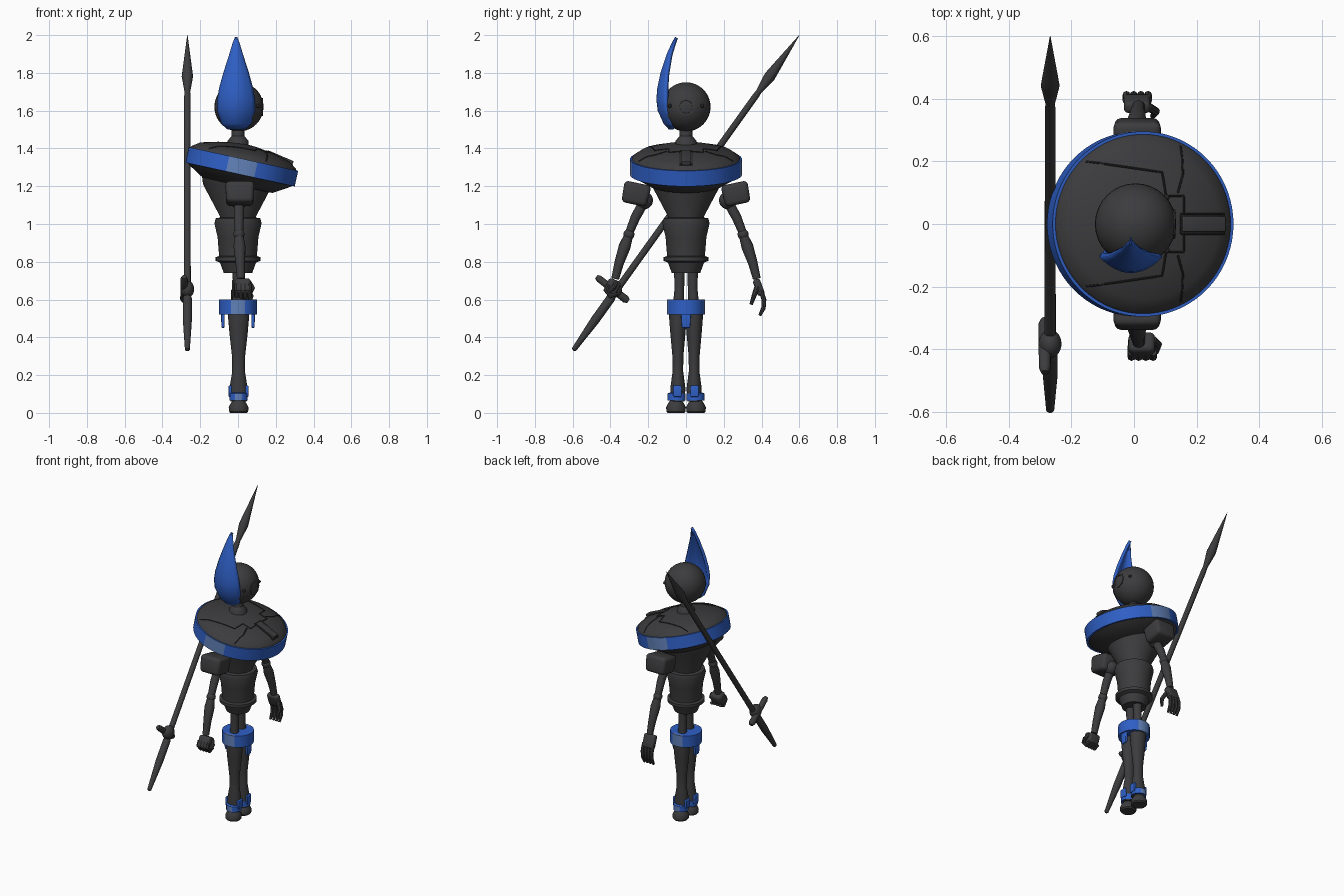
import bpy, bmesh, math
from mathutils import Vector

if "Cube" in bpy.data.objects:
    bpy.data.objects.remove(bpy.data.objects["Cube"], do_unlink=True)


def material(name, rgb):
    m = bpy.data.materials.new(name)
    m.use_nodes = True
    m.diffuse_color = (*rgb, 1)
    m.node_tree.nodes["Principled BSDF"].inputs["Base Color"].default_value = (*rgb, 1)
    return m


DARK = material("charcoal", (0.045, 0.045, 0.048))
BLACK = material("seam black", (0.018, 0.018, 0.02))
BLUE = material("royal blue", (0.028, 0.115, 0.56))
PALE = material("worn blue", (0.12, 0.22, 0.48))


def smooth(ob, angle=35):
    bpy.ops.object.select_all(action='DESELECT')
    ob.select_set(True)
    bpy.context.view_layer.objects.active = ob
    bpy.ops.object.shade_smooth_by_angle(angle=math.radians(angle))


def add(name, bm, mats, loc=(0, 0, 0), rot=(0, 0, 0)):
    me = bpy.data.meshes.new(name)
    bm.to_mesh(me)
    bm.free()
    ob = bpy.data.objects.new(name, me)
    bpy.context.collection.objects.link(ob)
    for m in mats:
        me.materials.append(m)
    ob.location, ob.rotation_euler = loc, rot
    smooth(ob)
    return ob


def lathe(name, profile, mats, loc=(0, 0, 0), rot=(0, 0, 0), segs=48, rule=None):
    """Revolve (radius, height) points about z and cap both ends."""
    bm = bmesh.new()
    rings = []
    for r, z in profile:
        rings.append([bm.verts.new((r * math.cos(a), r * math.sin(a), z))
                      for a in (math.tau * i / segs for i in range(segs))])
    for a, b in zip(rings, rings[1:]):
        for i in range(segs):
            j = (i + 1) % segs
            bm.faces.new((a[i], a[j], b[j], b[i]))
    bm.faces.new(rings[0][::-1])
    bm.faces.new(rings[-1])
    bmesh.ops.recalc_face_normals(bm, faces=bm.faces)
    if rule:
        for f in bm.faces:
            f.material_index = rule(f.calc_center_median())
    return add(name, bm, mats, loc, rot)


def limb(name, path, mat, loc=(0, 0, 0), rot=(0, 0, 0), res=5):
    """Round tube through (x, y, z, radius) points."""
    cu = bpy.data.curves.new(name, 'CURVE')
    cu.dimensions = '3D'
    cu.bevel_depth, cu.bevel_resolution, cu.use_fill_caps = 1, res, True
    sp = cu.splines.new('POLY')
    sp.points.add(len(path) - 1)
    for p, (x, y, z, r) in zip(sp.points, path):
        p.co, p.radius = (x, y, z, 1), r
    ob = bpy.data.objects.new(name, cu)
    bpy.context.collection.objects.link(ob)
    cu.materials.append(mat)
    ob.location, ob.rotation_euler = loc, rot
    bpy.ops.object.select_all(action='DESELECT')
    ob.select_set(True)
    bpy.context.view_layer.objects.active = ob
    bpy.ops.object.convert(target='MESH')
    smooth(bpy.context.object, 40)


def block(name, size, mat, loc, rot=(0, 0, 0), bevel=0.01, taper=1.0):
    bm = bmesh.new()
    bmesh.ops.create_cube(bm, size=1)
    for v in bm.verts:
        k = taper if v.co.z < 0 else 1
        v.co = Vector((v.co.x * size[0] * k, v.co.y * size[1] * k, v.co.z * size[2]))
    bmesh.ops.bevel(bm, geom=bm.edges[:], offset=bevel, segments=3, profile=0.5, affect='EDGES')
    return add(name, bm, [mat], loc, rot)


def ball(name, r, mat, loc, scale=(1, 1, 1)):
    bm = bmesh.new()
    bmesh.ops.create_uvsphere(bm, u_segments=32, v_segments=20, radius=r)
    bmesh.ops.scale(bm, vec=scale, verts=bm.verts)
    return add(name, bm, [mat], loc)


def side_patch(half, inner):
    """Pale faces on the rim where it points along +y or -y."""
    def rule(c):
        return 1 if abs(c.x) < half and math.hypot(c.x, c.y) > inner else 0
    return rule


# Head, eye and neck
ball("head", 0.13, DARK, (0.005, 0, 1.62))
lathe("eye_ring", [(0.048, -0.02), (0.048, 0.006), (0.036, 0.008), (0.033, -0.003)], [DARK],
      (0.125, 0, 1.62), (0, math.pi / 2, 0), segs=8)
lathe("eye_lens", [(0.031, -0.01), (0.031, 0.001)], [BLACK],
      (0.125, 0, 1.62), (0, math.pi / 2, 0), segs=8)
for s in (-1, 1):
    ball("face_rivet", 0.01, BLACK, (0.104, s * 0.085, 1.625))
lathe("neck", [(0.06, 1.38), (0.055, 1.44), (0.035, 1.465), (0.032, 1.52)], [DARK])

# Curved plume hugging one side of the head: rows of (z, half width, y)
rows = [(1.50, 0.045, -0.09), (1.53, 0.08, -0.118), (1.60, 0.1, -0.15), (1.66, 0.1, -0.157),
        (1.72, 0.09, -0.152), (1.80, 0.068, -0.135), (1.90, 0.036, -0.102),
        (1.96, 0.018, -0.075), (1.99, 0.006, -0.058)]
bm = bmesh.new()
cols = [i / 6 - 1 for i in range(13)]
grid = [[bm.verts.new((-0.01 + w * t, y + 0.5 * w * t * t, z)) for t in cols] for z, w, y in rows]
for a, b in zip(grid, grid[1:]):
    for j in range(len(cols) - 1):
        bm.faces.new((a[j], a[j + 1], b[j + 1], b[j]))
plume = add("plume", bm, [BLUE])
solid = plume.modifiers.new("thickness", 'SOLIDIFY')
solid.thickness, solid.offset = 0.018, -1

# Tilted disc with rim band
TILT = (0, math.radians(12.3), 0)
HUB = (0.02, 0, 1.303)
dome = [(0.29, 0.035), (0.282, 0.052), (0.24, 0.08), (0.15, 0.103), (0.06, 0.118), (0.002, 0.122)]
lathe("disc", [(0.15, -0.105), (0.19, -0.1), (0.265, -0.055), (0.285, -0.04)] + dome,
      [DARK], HUB, TILT, segs=72)
lathe("disc_band", [(0.28, -0.042), (0.296, -0.042), (0.296, 0.042), (0.28, 0.042)],
      [BLUE, PALE], HUB, TILT, segs=72, rule=side_patch(0.085, 0.288))


def dome_height(r):
    for (r1, z1), (r0, z0) in zip(dome, dome[1:]):
        if r >= r0:
            return z0 + (z1 - z0) * (r - r0) / (r1 - r0)
    return dome[-1][1]


def seam(name, corners):
    path = []
    for (x0, y0), (x1, y1) in zip(corners, corners[1:]):
        for i in range(9):
            x, y = x0 + (x1 - x0) * i / 8, y0 + (y1 - y0) * i / 8
            if i or not path:
                path.append((x, y, dome_height(math.hypot(x, y)), 0.0035))
    limb(name, path, BLACK, HUB, TILT, res=1)


for s in (-1, 1):
    seam("panel_seam", [(-0.19, s * 0.2), (0.05, s * 0.165), (0.06, s * 0.09),
                        (0.12, s * 0.09), (0.12, s * 0.03)])
    seam("rim_seam", [(0.1, s * 0.1), (0.12, s * 0.16), (0.12, s * 0.25)])
seam("bar_outline", [(0.11, -0.032), (0.26, -0.032), (0.26, 0.032), (0.11, 0.032), (0.11, -0.032)])
block("crest_bar", (0.15, 0.05, 0.03), DARK, (0.22, 0, 1.348),
      (0, math.radians(23), 0), bevel=0.004)
lathe("vent", [(0.017, -0.01), (0.017, 0.004)], [BLACK],
      (0.215, 0.12, 1.33), (0, math.radians(22), 0), segs=16)

# Chest cone, waist and hip flange
lathe("chest", [(0.19, 1.25), (0.185, 1.21), (0.095, 1.04), (0.095, 1.0)], [DARK])
lathe("waist", [(0.09, 1.035), (0.118, 1.03), (0.125, 1.005), (0.108, 0.93), (0.1, 0.83),
                (0.118, 0.825), (0.118, 0.805), (0.095, 0.795), (0.075, 0.74)], [DARK])

# Legs with knee and ankle bands
lathe("knee_band", [(0.085, 0.52), (0.1, 0.52), (0.1, 0.6), (0.085, 0.6)], [BLUE, PALE],
      rule=side_patch(0.036, 0.09))
for s in (-1, 1):
    block("knee_tab", (0.02, 0.055, 0.09), BLUE, (s * 0.08, 0, 0.495), bevel=0.005, taper=0.8)
    limb("thigh", [(0, s * 0.035, 0.77, 0.03), (0, s * 0.035, 0.66, 0.026),
                   (0, s * 0.04, 0.57, 0.03)], DARK)
    lathe("shin", [(0.036, 0.06), (0.04, 0.13), (0.028, 0.22), (0.029, 0.3), (0.04, 0.42),
                   (0.046, 0.5), (0.046, 0.58), (0.035, 0.59)], [DARK], (0.003, s * 0.043, 0)
          ).scale = (1.2, 1, 1)
    lathe("ankle_band", [(0.035, 0.065), (0.048, 0.065), (0.048, 0.103), (0.035, 0.108)],
          [BLUE, PALE], (0.003, s * 0.05, 0), segs=32, rule=side_patch(0.02, 0.044))
    for e in (-1, 1):
        block("ankle_tab", (0.018, 0.044, 0.06), BLUE, (0.003 + e * 0.044, s * 0.046, 0.115),
              bevel=0.005)
    lathe("foot", [(0.044, 0), (0.051, 0.008), (0.052, 0.03), (0.042, 0.05), (0.028, 0.07)],
          [DARK], (0.003, s * 0.053, 0), segs=32)

    # Shoulder pad and jointed arm
    block("shoulder_pad", (0.155, 0.145, 0.115), DARK, (0.01, s * 0.265, 1.16),
          (s * math.radians(12), 0, 0), bevel=0.022, taper=0.92)
    ball("shoulder_joint", 0.047, DARK, (0.005, s * 0.222, 1.125))
    limb("upper_arm", [(0.005, s * 0.222, 1.12, 0.028), (0.005, s * 0.27, 1.03, 0.026),
                       (0.005, s * 0.302, 0.95, 0.022)], DARK)
    ball("elbow", 0.029, DARK, (0.005, s * 0.302, 0.945))
    limb("forearm", [(0.005, s * 0.3, 0.95, 0.022), (0.008, s * 0.325, 0.88, 0.032),
                     (0.012, s * 0.355, 0.79, 0.025), (0.015, s * 0.375, 0.71, 0.021)], DARK)

# Open hand on the +y arm
block("open_palm", (0.085, 0.04, 0.09), DARK, (0.01, 0.385, 0.665),
      (math.radians(20), 0, 0), bevel=0.014)
for i in range(4):
    x = -0.024 + 0.023 * i
    limb("finger", [(x, 0.395, 0.65, 0.013), (x, 0.413, 0.6, 0.0125),
                    (x, 0.41, 0.555, 0.012), (x, 0.39, 0.515, 0.008)], DARK, res=2)
limb("thumb", [(0.045, 0.375, 0.665, 0.014), (0.07, 0.36, 0.62, 0.013),
               (0.06, 0.345, 0.575, 0.009)], DARK, res=2)

# Closed fist on the -y arm
block("fist", (0.085, 0.07, 0.085), DARK, (0.025, -0.39, 0.665),
      (math.radians(-25), 0, 0), bevel=0.018)
for i in range(4):
    x = -0.008 + 0.023 * i
    limb("fist_finger", [(x, -0.41, 0.68, 0.012), (x, -0.425, 0.65, 0.013),
                         (x, -0.4, 0.618, 0.013), (x, -0.365, 0.63, 0.01)], DARK, res=2)
limb("fist_thumb", [(0.06, -0.37, 0.69, 0.013), (0.078, -0.385, 0.66, 0.012),
                    (0.07, -0.41, 0.64, 0.009)], DARK, res=2)

# Spear laid along a slanted line, with its grip
start, end = Vector((-0.268, -0.597, 0.33)), Vector((-0.268, 0.6, 2.0))
lean = (-math.atan2(end.y - start.y, end.z - start.z), 0, 0)
length = (end - start).length
lathe("spear", [(0.004, 0), (0.013, 0.006), (0.024, 0.2), (0.024, 0.34), (0.018, 0.36),
                (0.017, length - 0.4), (0.015, length - 0.37), (0.03, length - 0.27),
                (0.026, length - 0.23), (0.001, length)], [DARK], start, lean, segs=20)
ball("spear_grip", 0.045, DARK, (-0.268, -0.383, 0.655), (0.8, 1, 1))
limb("grip_bar", [(-0.285, -0.475, 0.72, 0.012), (-0.285, -0.46, 0.71, 0.019),
                  (-0.285, -0.32, 0.602, 0.021), (-0.285, -0.305, 0.592, 0.013)], DARK)
